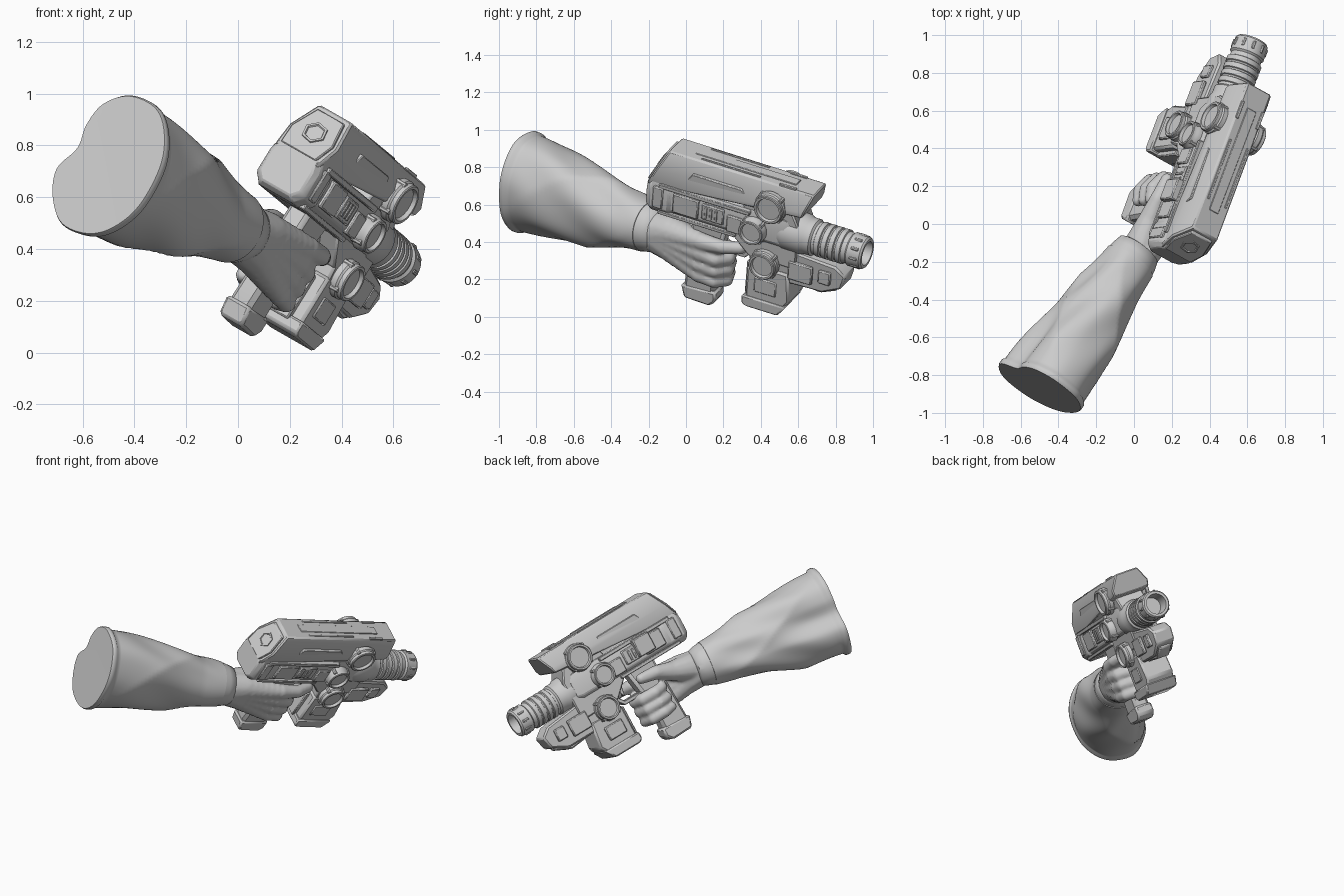
import bpy, bmesh, math
from mathutils import Vector, Matrix

if "Cube" in bpy.data.objects:
    bpy.data.objects.remove(bpy.data.objects["Cube"])

# Blaster frame: local x = right side, y = muzzle direction, z = up
O = Vector((0.525, 0.505, 0.64))
F = Vector((0.34, 0.9, -0.28)).normalized()
R = Vector((0.78, -0.434, -0.447))
R = (R - F * R.dot(F)).normalized()
U = R.cross(F)
G = Matrix.Translation(O) @ Matrix((R, F, U)).transposed().to_4x4()


def finish(name, bm, mat=G, bevel=0, angle=35):
    bmesh.ops.recalc_face_normals(bm, faces=bm.faces)
    me = bpy.data.meshes.new(name)
    bm.to_mesh(me)
    bm.free()
    me.shade_smooth()
    me.set_sharp_from_angle(angle=math.radians(angle))
    ob = bpy.data.objects.new(name, me)
    bpy.context.collection.objects.link(ob)
    ob.matrix_world = mat
    if bevel:
        m = ob.modifiers.new("bevel", "BEVEL")
        m.width, m.segments, m.limit_method = bevel, 1, 'ANGLE'
    return ob


def loft(name, rings, mat=G, bevel=0, angle=35):
    bm = bmesh.new()
    vs = [[bm.verts.new(p) for p in r] for r in rings]
    n = len(vs[0])
    for a, b in zip(vs, vs[1:]):
        for i in range(n):
            bm.faces.new((a[i], a[(i + 1) % n], b[(i + 1) % n], b[i]))
    bm.faces.new(vs[0])
    bm.faces.new(vs[-1])
    return finish(name, bm, mat, bevel, angle)


def prism(name, prof, x0, x1, bevel=0.008):
    return loft(name, [[(x, f, u) for f, u in prof] for x in (x0, x1)], bevel=bevel)


def box(name, x0, x1, f0, f1, u0, u1, bevel=0.006):
    return prism(name, [(f0, u0), (f1, u0), (f1, u1), (f0, u1)], x0, x1, bevel)


def lathe(name, c, axis, prof, seg=40, angle=35):
    c, axis = Vector(c), Vector(axis).normalized()
    a = axis.orthogonal().normalized()
    b = axis.cross(a)
    return loft(name, [[c + axis * d + (a * math.cos(k) + b * math.sin(k)) * r
                        for k in (2 * math.pi * i / seg for i in range(seg))]
                       for d, r in prof], angle=angle)


def mirror_half(pts):
    return pts + [(-x, u) for x, u in reversed(pts)]


# --- Top cover with slanted ends ---
rear = mirror_half([(.105, -.10), (.118, -.0), (.082, .125)])
front = mirror_half([(.125, -.01), (.13, .03), (.078, .122)])
loft("top_cover", [[(x, -.74 + (u + .1) * .49, u) for x, u in rear],
                   [(x, .19 + u * .32, u) for x, u in front]], bevel=.008)
n = (0, -.9, .44)
lathe("rear_plate_hexagon", (0, -.69, .012), n, [(-.01, .055), (.014, .05), (.014, .04), (.004, .034)], 6)
loft("rear_plate", [[(x, -.748 + (u + .1) * .49 - d, u) for x, u in
      mirror_half([(.085, -.08), (.1, .0), (.065, .105)])] for d in (-.02, .006)], bevel=.004)

# --- Main body under the cover ---
sec = mirror_half([(.085, -.265), (.122, -.225), (.122, -.12), (.105, -.06)])
loft("main_body", [[(x * s, f, -.16 + (u + .16) * s) for x, u in sec]
     for f, s in ((-.74, .82), (-.71, 1), (-.60, 1), (-.59, .93), (.08, .93), (.12, .8))], bevel=.006)
prism("mid_frame", [(-.24, -.25), (-.15, .0), (.1, .02), (.16, -.1), (.16, -.36), (-.12, -.36)], -.095, .095)
prof = [(-.13, -.3), (-.1, -.44), (.0, -.46), (.31, -.465), (.42, -.41), (.44, -.33), (.38, -.285), (.1, -.25)]
loft("lower_front", [[(s * (.095 if f < .3 else .065), f, u) for f, u in prof] for s in (-1, 1)], bevel=.01)
prism("lower_front_ridge", [(.05, -.46), (.29, -.485), (.39, -.44), (.38, -.3), (.1, -.3)], -.045, .045)
prism("magazine", [(-.12, -.4), (-.12, -.635), (-.10, -.655), (.08, -.655), (.14, -.57), (.12, -.4)],
      -.09, .1, .012)
prism("magazine_base", [(-.135, -.6), (-.135, -.65), (-.11, -.665), (.08, -.665), (.125, -.6)],
      -.102, .112)
box("magazine_spine", -.05, .05, -.145, .0, -.62, -.42)

# --- Barrel: collar, ridges and hollow muzzle ---
prof = [(0, .10), (.03, .112), (.13, .112), (.15, .102), (.19, .102), (.2, .09)]
for i in range(4):
    d = .215 + i * .042
    prof += [(d, .089), (d + .004, .096), (d + .03, .096), (d + .034, .088)]
prof += [(.40, .084), (.41, .094), (.485, .09), (.495, .082), (.495, .066), (.40, .06)]
lathe("barrel", (.012, .04, -.172), (0, 1, 0), prof, 48)
for i in range(10):
    k = 2 * math.pi * i / 10
    x, z = .012 + .088 * math.cos(k), -.172 + .088 * math.sin(k)
    lathe("muzzle_stud", (x, .47, z), (0, 1, 0), [(0, .006), (.004, .01), (.04, .01), (.044, .006)], 8)

# --- Details mirrored on both sides ---
for s in (1, -1):
    for nm, f, u, r, out in (("upper", 0, 0, .09, .16), ("middle", -.09, -.173, .076, .165),
                             ("lower", -.015, -.367, .082, .152)):
        lathe(nm + "_disc", (0, f, u), (s, 0, 0),
              [(.06, r * .85), (out - .06, r * .85), (out - .055, r), (out - .03, r), (out - .022, r * .93),
               (out - .004, r * .93), (out, r * .88), (out, r * .76), (out - .016, r * .7)])
        for i in range(4):
            k = math.pi / 4 + i * math.pi / 2
            lathe(nm + "_disc_lug", (0, f + r * .93 * math.cos(k), u + r * .93 * math.sin(k)), (s, 0, 0),
                  [(out - .06, .013), (out - .016, .011)], 8)
    b = lambda nm, x0, x1, *a: box(nm, s * x0, s * x1, *a)
    b("side_panel_rear", .1, .128, -.57, -.42, -.215, -.10)
    b("side_panel_mid", .1, .124, -.40, -.27, -.205, -.11)
    b("side_panel_front", .1, .126, -.25, -.16, -.23, -.13)
    b("side_rail", .09, .124, -.66, -.12, -.095, -.07, .004)
    b("side_rail_low", .07, .114, -.66, -.2, -.262, -.24, .004)
    b("rear_clamp", .09, .13, -.69, -.63, -.22, -.09)
    for f in (-.38, -.35, -.32):
        b("panel_rib", .12, .13, f, f + .014, -.19, -.125, .002)
    b("front_side_panel", .08, .104, .12, .26, -.42, -.31)
    b("front_side_block", .05, .088, .29, .36, -.40, -.32)
    b("magazine_side_panel", .08, .106, -.07, .06, -.56, -.47)
    b("cover_strip", .052, .064, -.45, -.1, .115, .129, .002)
    b("cover_notch", .06, .076, .02, .12, .115, .13, .002)
    prism("cover_side_plate", [(-.5, .0), (-.47, .05), (-.18, .05), (-.14, .01)], s * .1, s * .12, .004)
box("left_box", -.16, -.1, -.48, -.36, -.20, -.08)
box("cover_ridge", -.03, .03, -.5, .1, .115, .128, .003)

# --- Grip, trigger and guard ---
prism("grip", [(-.48, -.24), (-.27, -.24), (-.32, -.5), (-.32, -.72), (-.35, -.75), (-.48, -.745),
               (-.50, -.7), (-.49, -.45)], -.04, .06, .018)
prism("grip_base", [(-.305, -.67), (-.305, -.73), (-.34, -.765), (-.49, -.76), (-.515, -.68)], -.048, .068, .012)
prism("trigger", [(-.22, -.25), (-.17, -.25), (-.18, -.34), (-.2, -.38), (-.21, -.33)], -.014, .014, .004)
prism("trigger_guard", [(-.31, -.40), (-.31, -.425), (-.17, -.425), (-.11, -.36), (-.11, -.3), (-.14, -.3),
                        (-.14, -.35), (-.18, -.40)], -.025, .025, .004)

# --- Gloved hand: chains of spheres fused by remeshing ---
bm = bmesh.new()


def chain(pts, steps=6):
    for (p, r), (q, t) in zip(pts, pts[1:]):
        for i in range(steps + 1):
            k = i / steps
            c = Vector(p).lerp(Vector(q), k)
            bmesh.ops.create_icosphere(bm, subdivisions=2, radius=r + (t - r) * k,
                                       matrix=Matrix.Translation(c))


wrist = (-.04, -.76, -.465)
for i, u in enumerate((-.365, -.435, -.505, -.572)):
    r = (.043, .043, .041, .038)[i]
    kn = (.088, -.40, u)
    chain([(wrist, .118), ((.01, -.62, -.455 + (u + .47) * .4), .09), (kn, r + .008)])
    if i == 0:  # index finger reaches the trigger
        chain([(kn, .05), ((.095, -.28, -.355), .041), ((.06, -.185, -.35), .036), ((.015, -.17, -.35), .03)])
    else:
        chain([(kn, r + .006), ((.092, -.31, u - .01), r), ((.035, -.262, u - .015), r),
               ((-.045, -.285, u - .015), r), ((-.085, -.36, u - .01), r * .95),
               ((-.075, -.42, u - .005), r * .85)])
chain([((-.04, -.66, -.43), .092), ((-.065, -.54, -.39), .065), ((-.09, -.43, -.34), .046),
       ((-.09, -.32, -.325), .036)])
hand = finish("gloved_hand", bm, angle=180)
m = hand.modifiers.new("fuse", "REMESH")
m.mode, m.voxel_size, m.use_smooth_shade = 'VOXEL', .011, True
m = hand.modifiers.new("soften", "SMOOTH")
m.iterations = 3

# --- Sleeve: heart-shaped open end blending to a round wrist, with spiral folds ---
C0, C1 = Vector((-.49, -.868, .715)), Vector((-.01, -.185, .48))
ax = (C1 - C0).normalized()
heart = [(-.42, .99), (-.32, .945), (-.285, .85), (-.30, .72), (-.38, .57), (-.48, .485), (-.58, .46),
         (-.68, .5), (-.715, .6), (-.70, .71), (-.62, .79), (-.585, .88), (-.52, .96)]
ctrl = [Vector((x, -.874 - (.52 * (x + .49) - .27 * (z - .715)) / .8, z)) for x, z in heart]
outline = []
for i in range(len(ctrl)):
    p0, p1, p2, p3 = (ctrl[(i + k) % len(ctrl)] for k in (-1, 0, 1, 2))
    for j in range(6):
        t = j / 6
        outline.append(.5 * (2 * p1 + (p2 - p0) * t + (2 * p0 - 5 * p1 + 4 * p2 - p3) * t * t
                             + (3 * p1 - p0 - 3 * p2 + p3) * t ** 3))


def sleeve_ring(t, s=1.0):
    c, ring = C0.lerp(C1, t), []
    k = min(1, t * 1.25)
    for i, p in enumerate(outline):
        d = p - C0
        flat = (d - ax * d.dot(ax)).normalized()
        th = 2 * math.pi * i / len(outline)
        ridge = 1 - 2 * abs(math.sin(1.5 * th + 4 * t)) ** .8
        fold = math.sin(math.pi * min(t, 1)) * (.010 * ridge + .008 * math.sin(5 * th - 10 * t + 1))
        ring.append(c + (d * (1 - t) + flat * (.145 * t)) * s * (1 + .1 * math.sin(math.pi * k)) + flat * fold)
    return ring


rings = [sleeve_ring(0, .96), sleeve_ring(.0, 1.0), sleeve_ring(.012, 1.02), sleeve_ring(.035, 1.02),
         sleeve_ring(.05, .97)]
rings += [sleeve_ring(.05 + .93 * i / 36, .97) for i in range(1, 37)]
rings += [sleeve_ring(.985, .85)]
loft("sleeve", rings, Matrix(), angle=50)
loft("cuff_band", [sleeve_ring(t, s) for t, s in ((.95, .9), (.96, .96), (1.02, .93), (1.07, .87), (1.08, .75))],
     Matrix(), angle=50)
